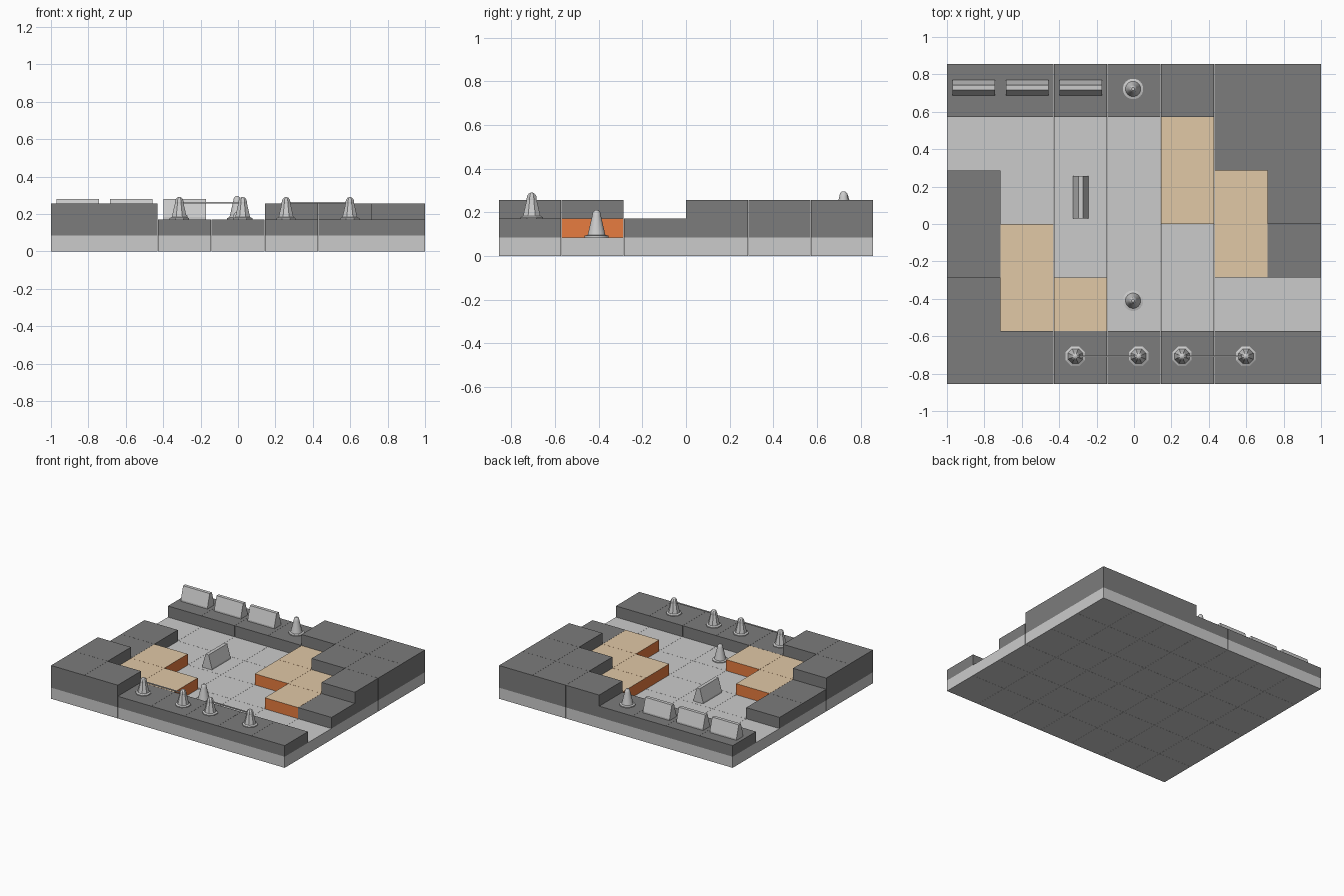
import bpy, bmesh, math
from mathutils import Matrix

if "Cube" in bpy.data.objects:
    bpy.data.objects.remove(bpy.data.objects["Cube"])

S = 2 / 7            # tile size
H = 0.0857           # layer height


def material(name, rgb):
    m = bpy.data.materials.new(name)
    m.diffuse_color = (*rgb, 1)
    m.use_nodes = True
    m.node_tree.nodes["Principled BSDF"].inputs["Base Color"].default_value = m.diffuse_color
    return m


DARK = material("dark_grey", (0.2, 0.2, 0.2))
TAN = material("tan", (0.75, 0.58, 0.38))
ORANGE = material("orange", (0.8, 0.2, 0.05))


def finish(bm, name, mats=()):
    me = bpy.data.meshes.new(name)
    bm.normal_update()
    bm.to_mesh(me)
    bm.free()
    for m in mats:
        me.materials.append(m)
    ob = bpy.data.objects.new(name, me)
    bpy.context.collection.objects.link(ob)
    return ob


def box(bm, centre, size):
    bmesh.ops.create_cube(bm, size=1, matrix=Matrix.Translation(centre) @ Matrix.Diagonal((*size, 1)))


def cell(c, r):
    return (c - 3) * S, (r - 2.5) * S


def tile_layer(name, cells, level, mats=()):
    bm = bmesh.new()
    for c, r in cells:
        x, y = cell(c, r)
        box(bm, (x, y, (level + 0.5) * H), (S - 0.001, S - 0.001, H))
    bm.normal_update()
    if len(mats) > 1:                      # second material on the top faces
        for f in bm.faces:
            f.material_index = 1 if f.normal.z > 0.5 else 0
    return finish(bm, name, mats)


# Stepped terrain of square tiles
tile_layer("base_tiles", [(c, r) for c in range(7) for r in range(6)], 0)
walls = [(c, r) for c in range(7) for r in (0, 5)]
walls += [(0, 1), (0, 2), (0, 3), (6, 2), (6, 3), (6, 4), (5, 4)]
tile_layer("middle_tiles", walls, 1, [DARK])
tile_layer("upper_tiles", [(0, 0), (1, 0), (0, 1), (4, 5), (5, 5), (6, 5), (5, 4), (6, 4), (6, 3)], 2, [DARK])
raised = [(1, 1), (2, 1), (1, 2), (4, 4), (4, 3), (5, 3), (5, 2)]
tile_layer("raised_ground", raised, 1, [ORANGE, TAN])


def lathe(name, profile, sides, loc, smooth=True):
    bm = bmesh.new()
    rings = [[bm.verts.new((r * math.cos(2 * math.pi * (i + 0.5) / sides),
                            r * math.sin(2 * math.pi * (i + 0.5) / sides), z))
              for i in range(sides)] for r, z in profile]
    for a, b in zip(rings, rings[1:]):
        for i in range(sides):
            j = (i + 1) % sides
            bm.faces.new((a[i], a[j], b[j], b[i]))
    bm.faces.new(rings[-1])
    bm.faces.new(rings[0][::-1])
    ob = finish(bm, name)
    ob.location = loc
    if smooth:
        bpy.ops.object.select_all(action='DESELECT')
        bpy.context.view_layer.objects.active = ob
        ob.select_set(True)
        bpy.ops.object.shade_smooth_by_angle(angle=math.radians(40))
    return ob


# Bollards on octagonal feet, joined by thin bars
bollard = [(0.056, 0), (0.056, 0.006), (0.043, 0.012), (0.025, 0.085), (0.025, 0.092),
           (0.022, 0.105), (0.014, 0.115), (0.004, 0.119)]
for x in (-0.314, 0.025, 0.257, 0.598):
    lathe("bollard", bollard, 8, (x, -0.707, 2 * H), False)
for x0, x1 in ((-0.314, 0.025), (0.257, 0.598)):
    bm = bmesh.new()
    box(bm, ((x0 + x1) / 2, -0.707, 0.26), (x1 - x0, 0.01, 0.006))
    finish(bm, "bollard_bar")

# Round cones
cone = [(0.055, 0), (0.055, 0.007), (0.041, 0.011), (0.02, 0.1), (0.017, 0.115), (0.008, 0.124)]
lathe("cone", cone, 20, (-0.005, -0.41, H))
lathe("cone", cone, 20, (-0.005, 0.722, 2 * H))


# Tapered road barriers
def barrier(loc, turn):
    half = [(0.041, 0), (0.041, 0.012), (0.013, 0.109)]
    outline = half + [(-y, z) for y, z in reversed(half)]
    bm = bmesh.new()
    face = bm.faces.new([bm.verts.new((-0.114, y, z)) for y, z in outline])
    out = bmesh.ops.extrude_face_region(bm, geom=[face])
    moved = [v for v in out["geom"] if isinstance(v, bmesh.types.BMVert)]
    bmesh.ops.translate(bm, verts=moved, vec=(0.228, 0, 0))
    if face not in bm.faces[:] or len(bm.faces) < 8:
        bmesh.ops.holes_fill(bm, edges=bm.edges[:])
    bmesh.ops.recalc_face_normals(bm, faces=bm.faces[:])
    ob = finish(bm, "barrier")
    ob.location = loc
    ob.rotation_euler.z = turn


for x in (-0.857, -0.571, -0.285):
    barrier((x, 0.729, 2 * H), 0)
barrier((-0.285, 0.143, H), math.pi / 2)
